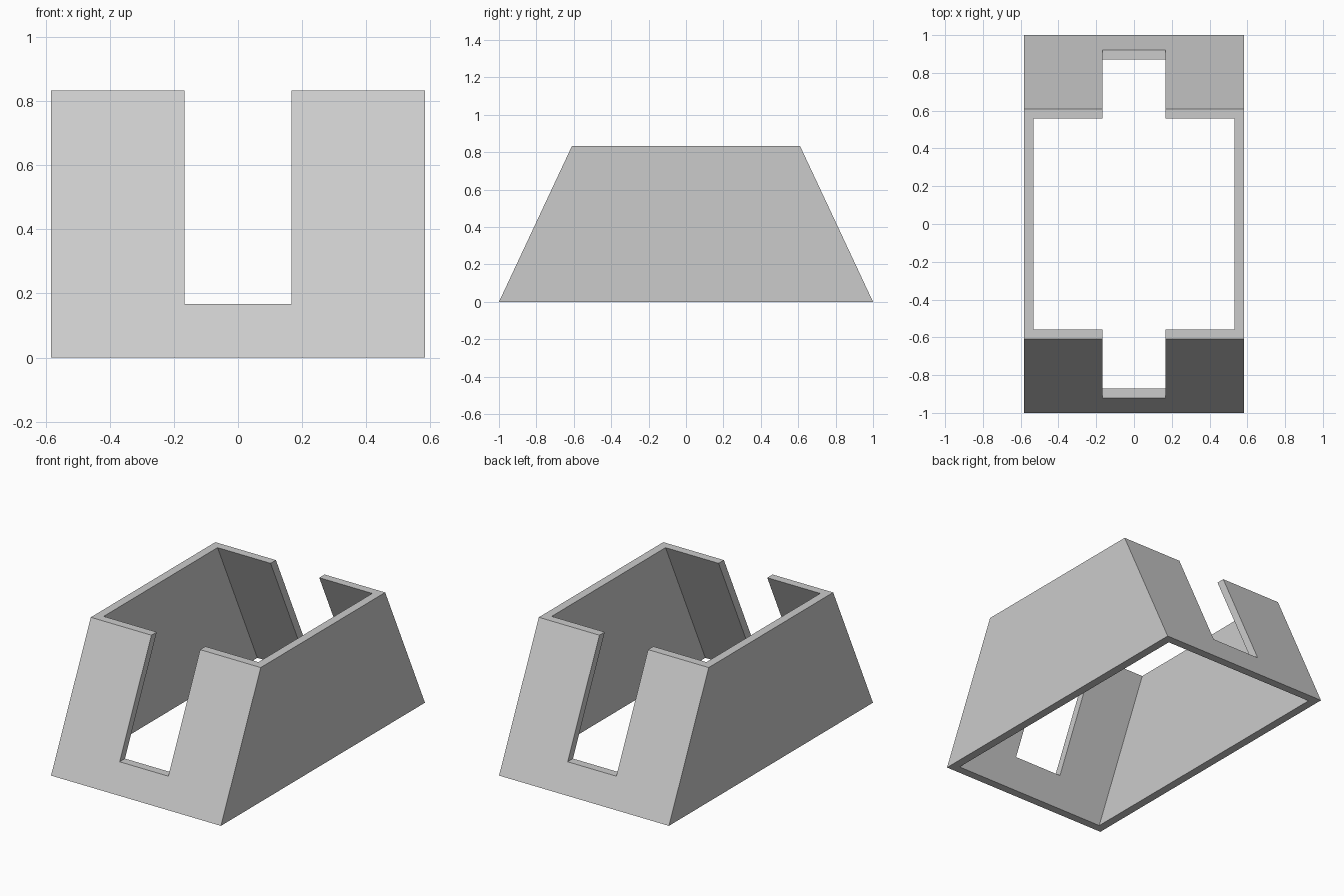
import bpy
import bmesh
from mathutils import Vector

cube = bpy.data.objects.get("Cube")
if cube:
    bpy.data.objects.remove(cube, do_unlink=True)

HEIGHT = 0.833
HALF_WIDTH = 0.583
FOOT, CREST = 1.0, 0.61      # half lengths at the base and at the rim
WALL = 0.052
SLOT_HALF, SLOT_SILL = 0.167, 0.167

grey = bpy.data.materials.new("light_grey")
grey.use_nodes = True
colour = (0.6, 0.6, 0.6, 1)
grey.diffuse_color = colour
grey.node_tree.nodes["Principled BSDF"].inputs["Base Color"].default_value = colour


def prism(name, outline, half_width):
    """Extrude a (y, z) outline across x, centred on x = 0."""
    bm = bmesh.new()
    face = bm.faces.new([bm.verts.new((-half_width, y, z)) for y, z in outline])
    side = bmesh.ops.extrude_face_region(bm, geom=[face])["geom"]
    moved = [v for v in side if isinstance(v, bmesh.types.BMVert)]
    bmesh.ops.translate(bm, verts=moved, vec=Vector((2 * half_width, 0, 0)))
    bmesh.ops.recalc_face_normals(bm, faces=bm.faces)
    mesh = bpy.data.meshes.new(name)
    bm.to_mesh(mesh)
    bm.free()
    mesh.materials.append(grey)
    obj = bpy.data.objects.new(name, mesh)
    bpy.context.collection.objects.link(obj)
    return obj


def trapezoid(inset=0.0, overshoot=0.0):
    """Sloped side outline, optionally inset and run past the base and rim."""
    slope = (FOOT - CREST) / HEIGHT
    low, high = -overshoot, HEIGHT + overshoot
    foot = FOOT - inset - slope * low
    crest = FOOT - inset - slope * high
    return [(-foot, low), (foot, low), (crest, high), (-crest, high)]


# Sloped body, hollow interior and the slot through both end walls
body = prism("slotted_housing", trapezoid(), HALF_WIDTH)
interior = prism("interior_cutter", trapezoid(WALL, 0.1), HALF_WIDTH - WALL)
slot = prism("slot_cutter",
             [(-1.2, SLOT_SILL), (1.2, SLOT_SILL), (1.2, 1), (-1.2, 1)], SLOT_HALF)

bpy.context.view_layer.objects.active = body
for cutter in (interior, slot):
    cutter.hide_render = True
    cut = body.modifiers.new(cutter.name, "BOOLEAN")
    cut.operation = "DIFFERENCE"
    cut.solver = "EXACT"
    cut.object = cutter
    bpy.ops.object.modifier_apply(modifier=cut.name)
    bpy.data.objects.remove(cutter, do_unlink=True)
